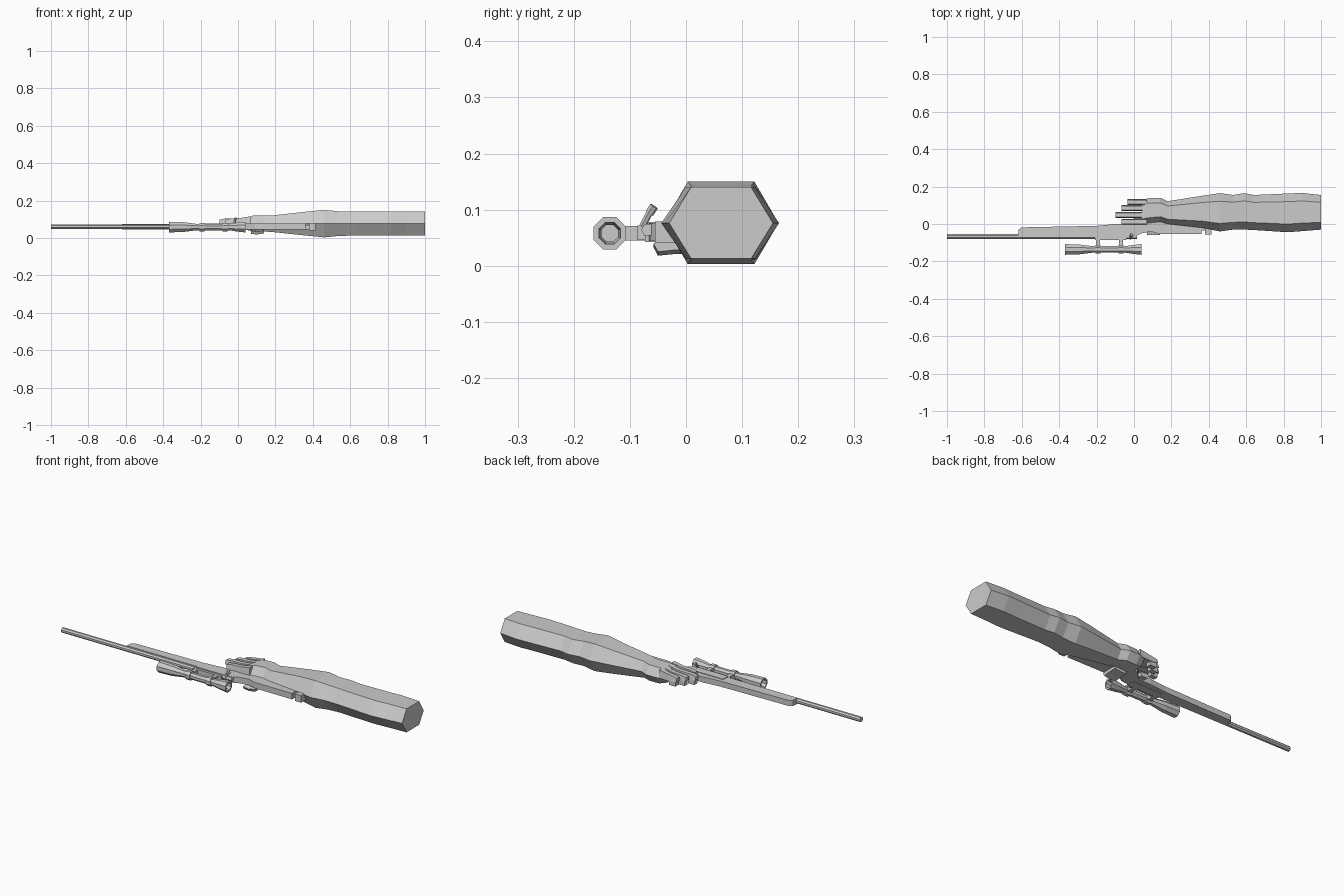
import bpy, bmesh, math
from mathutils import Vector

grey = bpy.data.materials.new("plain grey")
grey.diffuse_color = (0.6, 0.6, 0.6, 1)
ZC = 0.06  # centre height of the rifle, which lies on its side


def finish(name, bm):
    bmesh.ops.recalc_face_normals(bm, faces=bm.faces[:])
    me = bpy.data.meshes.new(name)
    bm.to_mesh(me)
    bm.free()
    me.materials.append(grey)
    ob = bpy.data.objects.new(name, me)
    bpy.context.collection.objects.link(ob)
    return ob


def loft(name, rings, closed=False):
    """Skin a list of equal-length rings; closed joins last ring to first."""
    bm = bmesh.new()
    vr = [[bm.verts.new(p) for p in r] for r in rings]
    n = len(vr[0])
    pairs = list(zip(vr, vr[1:])) + ([(vr[-1], vr[0])] if closed else [])
    for a, b in pairs:
        for i in range(n):
            j = (i + 1) % n
            bm.faces.new((a[i], a[j], b[j], b[i]))
    if not closed:
        bm.faces.new(vr[0])
        bm.faces.new(vr[-1])
    return finish(name, bm)


def circle(x, y, z, r, n=8):
    return [(x, y + r * math.cos((i + .5) * math.tau / n),
             z + r * math.sin((i + .5) * math.tau / n)) for i in range(n)]


def box(name, x0, x1, y0, y1, z0, z1):
    return loft(name, [[(x, y0, z0), (x, y1, z0), (x, y1, z1), (x, y0, z1)]
                       for x in (x0, x1)])


def plate(name, pts, z0, z1):
    return loft(name, [[(x, y, z) for x, y in pts] for z in (z0, z1)])


def rod(name, a, b, r, n=6):
    a, b = Vector(a), Vector(b)
    q = (b - a).to_track_quat('Z', 'Y')
    ring = [q @ Vector((r * math.cos(i * math.tau / n),
                        r * math.sin(i * math.tau / n), 0)) for i in range(n)]
    return loft(name, [[p + c for c in ring] for p in (a, b)])


# Sleeve and hand: hexagonal sections (x, y low, y high, z low, z high)
arm = [(0.04, 0.0, 0.125, 0.045, 0.108), (0.08, 0.005, 0.14, 0.034, 0.119),
       (0.14, 0.012, 0.14, 0.034, 0.12), (0.18, 0.0, 0.122, 0.032, 0.12),
       (0.36, -0.02, 0.15, 0.013, 0.14), (0.46, -0.04, 0.165, 0.003, 0.15),
       (0.53, -0.03, 0.155, 0.01, 0.143), (0.59, -0.03, 0.165, 0.012, 0.14),
       (0.64, -0.032, 0.155, 0.013, 0.14), (0.82, -0.044, 0.163, 0.013, 0.14),
       (0.90, -0.038, 0.166, 0.013, 0.14), (1.0, -0.03, 0.155, 0.013, 0.14)]
rings = []
for x, a, b, lo, hi in arm:
    m, d = 0.076, (b - a) * 0.21
    rings.append([(x, a, m), (x, a + d, hi), (x, b - d, hi),
                  (x, b, m), (x, b - d, lo), (x, a + d, lo)])
loft("arm", rings)

# Fingers: upper length plus curled tip below
for i, (x, y) in enumerate([(-0.035, 0.117), (-0.068, 0.085),
                            (-0.1, 0.048), (-0.068, 0.012)]):
    s = 0.016
    loft(f"finger_{i + 1}", [
        [(px, y - s, z0), (px, y + s, z0), (px, y + s * .7, z1), (px, y - s * .7, z1)]
        for px, z0, z1 in ((x, 0.078, 0.098), (x + 0.025, 0.074, 0.103),
                           (0.01, 0.072, 0.106), (0.07, 0.075, 0.116))])
    box(f"fingertip_{i + 1}", x + 0.008, x + 0.045, y - s * .8, y + s * .8, 0.052, 0.08)

# Thumb over the top of the stock
loft("thumb", [[(x, -0.02, z), (x, 0.03, z + 0.002), (x, 0.03, z + 0.022),
                (x, -0.02, z + 0.02), (x, -0.058, z + 0.012), (x, -0.05, z - 0.003)]
               for x, z in ((0.07, 0.025), (0.10, 0.021), (0.14, 0.028))])

# Rifle body cut from its side profile
plate("fore_stock", [(-0.62, -0.063), (-0.617, -0.03), (-0.6, -0.018),
                     (-0.2, -0.01), (-0.1, 0.0), (0.0, 0.0), (0.0, -0.063)],
      0.045, 0.075)
plate("receiver", [(-0.2, -0.073), (-0.02, -0.073), (-0.02, -0.03), (-0.2, -0.03)],
      0.042, 0.078)
plate("butt_stock", [(-0.02, -0.066), (-0.03, 0.0), (0.02, 0.05), (0.07, 0.05),
                     (0.10, 0.015), (0.36, 0.04), (0.36, -0.054), (0.14, -0.054),
                     (0.09, -0.04), (0.04, -0.05), (0.01, -0.064)], 0.044, 0.076)
box("butt_neck", 0.35, 0.39, -0.036, 0.03, 0.046, 0.07)
box("butt_plate", 0.38, 0.415, -0.055, 0.04, 0.041, 0.079)
loft("barrel", [circle(x, -0.067, ZC, 0.0135) for x in (-1.0, -0.15)])

# Bolt handle
rod("bolt_handle", (-0.02, -0.078, 0.07), (-0.015, -0.062, 0.1), 0.006)
rod("bolt_knob", (-0.016, -0.065, 0.094), (-0.013, -0.057, 0.106), 0.008)
rod("bolt", (-0.04, -0.068, 0.064), (0.015, -0.068, 0.064), 0.012)

# Scope: hollow octagonal tube with flared ends
SY, SZ = -0.136, 0.058
prof = [(-0.37, 0.031), (-0.29, 0.028), (-0.22, 0.0185), (-0.05, 0.0185),
        (-0.01, 0.025), (0.04, 0.031), (0.04, 0.021), (0.0, 0.016),
        (-0.28, 0.016), (-0.37, 0.023)]
loft("scope", [circle(x, SY, SZ, r) for x, r in prof], closed=True)

# Scope mounts
for i, x in enumerate((-0.192, -0.07)):
    loft(f"scope_ring_{i + 1}", [circle(x + d, SY, SZ, 0.0245) for d in (-0.013, 0.013)])
    box(f"scope_post_{i + 1}", x - 0.011, x + 0.011, -0.118, -0.07, 0.045, 0.071)
box("scope_base", -0.208, -0.04, -0.086, -0.07, 0.046, 0.072)
